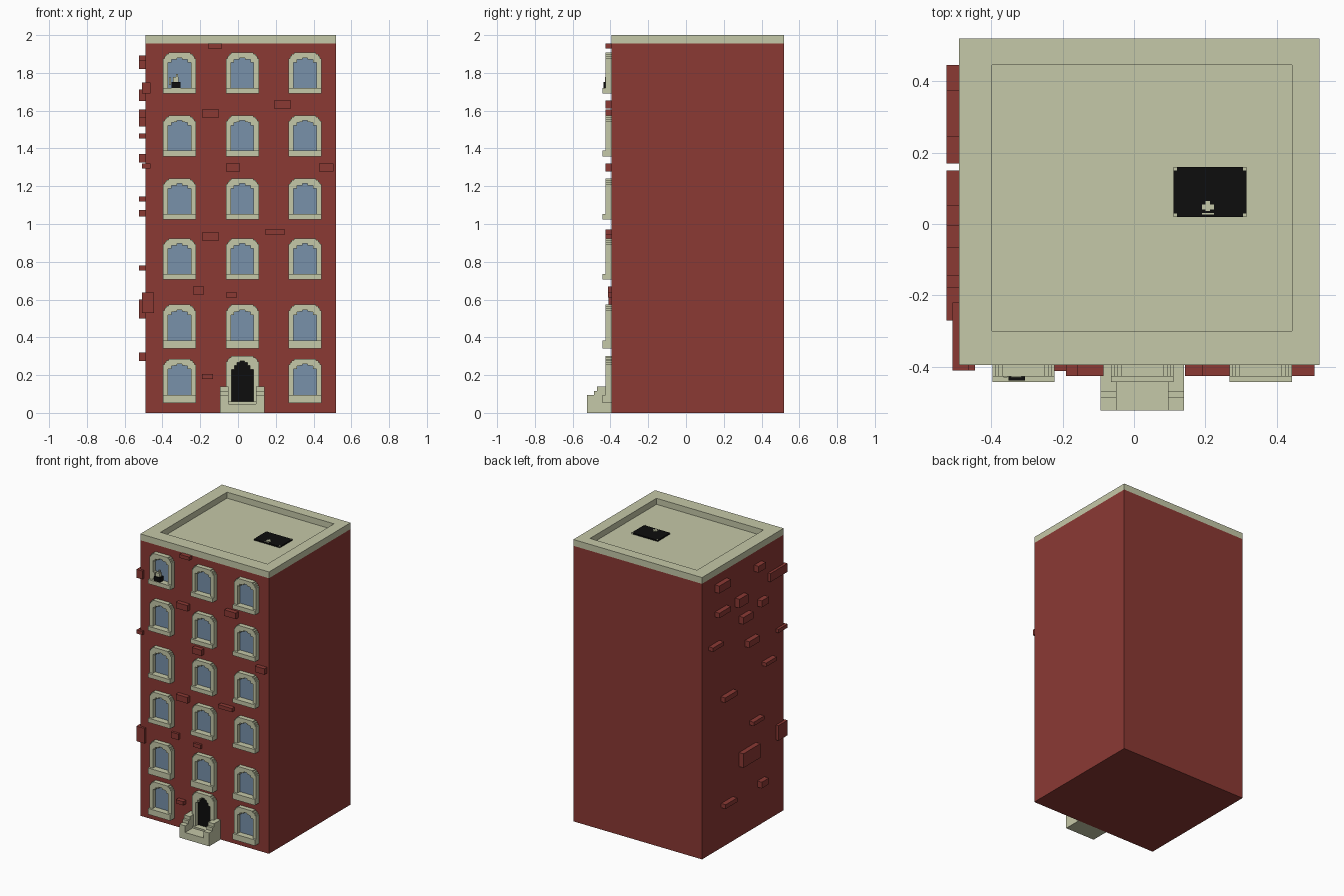
import bpy, bmesh

if "Cube" in bpy.data.objects:
    bpy.data.objects.remove(bpy.data.objects["Cube"])


def material(name, rgb):
    m = bpy.data.materials.new(name)
    m.diffuse_color = (*rgb, 1)
    m.use_nodes = True
    m.node_tree.nodes["Principled BSDF"].inputs["Base Color"].default_value = m.diffuse_color
    return m


RED = material("brick red", (0.258, 0.041, 0.034))
CREAM = material("cream stone", (0.558, 0.578, 0.392))
BLUE = material("window blue", (0.188, 0.283, 0.402))
BLACK = material("black", (0.004, 0.004, 0.004))
WALL = -0.395          # y of the front wall


def finish(bm, name, mat):
    bmesh.ops.recalc_face_normals(bm, faces=bm.faces)
    me = bpy.data.meshes.new(name)
    bm.to_mesh(me)
    bm.free()
    me.materials.append(mat)
    ob = bpy.data.objects.new(name, me)
    bpy.context.collection.objects.link(ob)
    return ob


def add_box(bm, x, y, z):
    vs = bmesh.ops.create_cube(bm, size=1)["verts"]
    for v in vs:
        v.co = [r[0] if c < 0 else r[1] for r, c in zip((x, y, z), v.co)]


def boxes(name, mat, *specs):
    bm = bmesh.new()
    for s in specs:
        add_box(bm, *s)
    return finish(bm, name, mat)


def add_profile(bm, pts, y0, y1):
    """Extrude an x-z outline from y0 to y1."""
    f = bm.faces.new([bm.verts.new((x, y0, z)) for x, z in pts])
    ext = bmesh.ops.extrude_face_region(bm, geom=[f])["geom"]
    for v in ext:
        if isinstance(v, bmesh.types.BMVert):
            v.co.y = y1


# main block
boxes("brick_block", RED, ((-0.49, 0.52), (WALL, 0.52), (0, 1.955)))

# roof cap with sunken floor
bm = bmesh.new()
add_box(bm, (-0.49, 0.52), (WALL, 0.52), (1.955, 2.0))
bm.faces.ensure_lookup_table()
top = max(bm.faces, key=lambda f: f.calc_center_median().z)
bmesh.ops.inset_region(bm, faces=[top], thickness=0.08)
for v in top.verts:
    v.co.x = -0.398 if v.co.x < 0 else 0.442
    v.co.y = -0.30 if v.co.y < 0 else 0.445
ext = bmesh.ops.extrude_face_region(bm, geom=[top])["geom"]
for v in ext:
    if isinstance(v, bmesh.types.BMVert):
        v.co.z = 1.957
bmesh.ops.delete(bm, geom=[top], context='FACES')
finish(bm, "roof_cap", CREAM)

# roof hatch with corner studs and handle
boxes("roof_hatch", BLACK, ((0.11, 0.315), (0.02, 0.16), (1.956, 1.966)))
studs = [((x, x + 0.01), (y, y + 0.01), (1.957, 1.968))
         for x in (0.11, 0.305) for y in (0.02, 0.15)]
boxes("hatch_fittings", CREAM, *studs,
      ((0.19, 0.224), (0.041, 0.055), (1.957, 1.969)),
      ((0.2, 0.213), (0.036, 0.064), (1.957, 1.97)),
      ((0.19, 0.224), (0.026, 0.031), (1.957, 1.968)))


def stepped(half, steps):
    """Stepped arch outline, left to right; steps are (half width, z)."""
    right = []
    prev = half
    for w, z in steps:
        right += [(prev, z), (w, z)]
        prev = w
    right.pop()                       # last level closes straight across
    return [(-x, z) for x, z in right] + [(x, z) for x, z in reversed(right)]


def arch_frame(name, cx, z0, z1, half, inner):
    outer = stepped(half, [(half - 0.008, z1 - 0.03), (half - 0.016, z1 - 0.018),
                           (half - 0.028, z1 - 0.008), (0, z1)])
    t = z1 - z0
    hole = stepped(inner, [(inner - 0.017, z0 + t * 0.72), (inner - 0.03, z0 + t * 0.80),
                           (inner - 0.046, z1 - 0.036), (0, z1 - 0.027)])
    pts = [(-half, z0)] + outer + [(half, z0), (inner, z0)] + hole[::-1] + [(-inner, z0)]
    bm = bmesh.new()
    add_profile(bm, [(cx + x, z) for x, z in pts], WALL, -0.427)
    return finish(bm, name, CREAM)


# windows: stepped arch frame, sill and glass
columns = (-0.31, 0.023, 0.355)
rows = ((0.053, 0.286), (0.34, 0.573), (0.706, 0.923),
        (1.024, 1.241), (1.358, 1.575), (1.69, 1.907))
for r, (z0, z1) in enumerate(rows):
    for c, cx in enumerate(columns):
        if r == 0 and c == 1:
            continue                  # the door goes here
        tag = f"{r + 1}_{c + 1}"
        sill = z0 + (0.042 if r < 2 else 0.03)
        arch_frame("window_frame_" + tag, cx, sill, z1, 0.087, 0.06)
        boxes("window_sill_" + tag, CREAM,
              ((cx - 0.087, cx + 0.087), (-0.442, WALL), (z0, sill)))
        boxes("window_glass_" + tag, BLUE,
              ((cx - 0.065, cx + 0.065), (-0.399, WALL), (sill, z1 - 0.02)))

# door with frame
arch_frame("door_frame", 0.023, 0.045, 0.302, 0.087, 0.058)
boxes("door", BLACK, ((-0.04, 0.086), (-0.4, WALL), (0.05, 0.282)))

# entrance steps between stepped side walls
tiers = ((-0.523, 0.095), (-0.487, 0.117), (-0.47, 0.14))
sides = ((-0.094, -0.049), (0.095, 0.14))
bm = bmesh.new()
for i, (y, z) in enumerate(tiers):
    y1 = tiers[i + 1][0] if i < 2 else WALL
    for x in sides:
        add_box(bm, x, (y, y1), (0, z))
add_box(bm, (-0.049, 0.095), (-0.523, WALL), (0, 0.048))
add_box(bm, (-0.049, 0.095), (-0.44, WALL), (0.048, 0.06))
finish(bm, "entrance_steps", CREAM)

# small pot with a plant on the top left sill
boxes("sill_pot", BLACK, ((-0.352, -0.305), (-0.438, -0.4), (1.72, 1.752)))
boxes("sill_plant", CREAM, ((-0.345, -0.315), (-0.43, -0.408), (1.752, 1.778)),
      ((-0.329, -0.318), (-0.424, -0.412), (1.778, 1.795)),
      ((-0.366, -0.354), (-0.43, -0.4), (1.735, 1.775)))

# bricks standing out of the front wall: x0, x1, z0, z1
front = ((-0.16, -0.085, 1.93, 1.955), (-0.19, -0.10, 1.565, 1.607),
         (0.19, 0.28, 1.612, 1.655), (-0.063, 0.01, 1.278, 1.32),
         (0.43, 0.505, 1.278, 1.32), (-0.19, -0.10, 0.912, 0.955),
         (0.143, 0.25, 0.944, 0.97), (-0.238, -0.18, 0.626, 0.668),
         (-0.063, -0.005, 0.61, 0.637), (-0.19, -0.132, 0.18, 0.207))
boxes("front_bricks", RED,
      *[((a, b), (-0.412 if 0.6 < c < 0.65 else -0.426, WALL + 0.01), (c, d))
        for a, b, c, d in front])

# bricks standing out of the left wall: centre y, width, z0, z1
left = ((-0.105, 0.08, 1.82, 1.865), (0.31, 0.13, 1.84, 1.893),
        (0.10, 0.10, 1.65, 1.713), (-0.14, 0.08, 1.56, 1.607),
        (0.31, 0.13, 1.665, 1.70), (0.05, 0.11, 1.517, 1.567),
        (-0.02, 0.12, 1.326, 1.37), (0.385, 0.12, 1.453, 1.48),
        (-0.21, 0.12, 1.12, 1.146), (0.24, 0.14, 1.04, 1.075),
        (-0.07, 0.12, 0.753, 0.78), (0.01, 0.19, 0.5, 0.60),
        (-0.14, 0.08, 0.276, 0.32), (0.24, 0.13, 0.285, 0.315))
boxes("left_bricks", RED,
      *[((-0.525, -0.48), (y - w / 2, y + w / 2), (a, b)) for y, w, a, b in left])

# bricks wrapping the front left corner: x1, y1, z0, z1
corner = ((-0.463, -0.22, 1.69, 1.75), (-0.463, -0.31, 1.294, 1.32),
          (-0.446, -0.31, 0.53, 0.637))
boxes("corner_bricks", RED,
      *[((-0.509, x), (-0.411, y), (a, b)) for x, y, a, b in corner])
